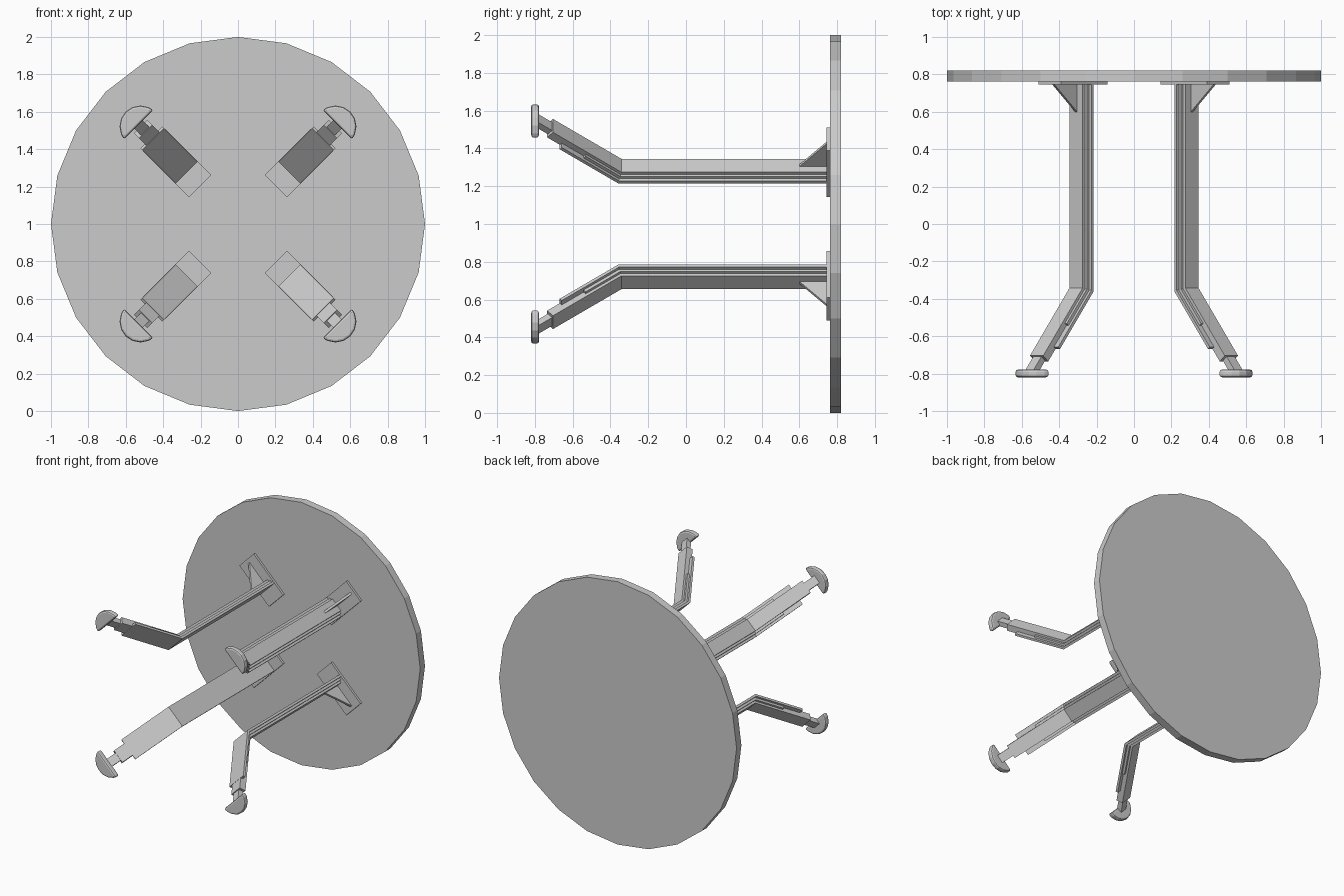
import bpy, bmesh, math
from mathutils import Matrix, Vector

if "Cube" in bpy.data.objects:
    bpy.data.objects.remove(bpy.data.objects["Cube"], do_unlink=True)

grey = bpy.data.materials.new("plain_grey")
grey.diffuse_color = (0.6, 0.6, 0.6, 1)
grey.use_nodes = True
grey.node_tree.nodes["Principled BSDF"].inputs["Base Color"].default_value = (0.6, 0.6, 0.6, 1)


def prism(name, points, depth, matrix):
    """Extrude a closed loop of 3D points along a vector."""
    bm = bmesh.new()
    face = bm.faces.new([bm.verts.new(p) for p in points])
    ext = bmesh.ops.extrude_face_region(bm, geom=[face])
    verts = [v for v in ext["geom"] if isinstance(v, bmesh.types.BMVert)]
    bmesh.ops.translate(bm, verts=verts, vec=depth)
    bmesh.ops.recalc_face_normals(bm, faces=bm.faces)
    mesh = bpy.data.meshes.new(name)
    bm.to_mesh(mesh)
    bm.free()
    mesh.materials.append(grey)
    obj = bpy.data.objects.new(name, mesh)
    bpy.context.collection.objects.link(obj)
    obj.matrix_world = matrix
    return obj


def slab(name, outline, half_width, matrix):
    """Outline in (radial, y), widened symmetrically sideways."""
    pts = [(r, y, -half_width) for r, y in outline]
    return prism(name, pts, Vector((0, 0, 2 * half_width)), matrix)


# Leg geometry: straight along y, then splayed outwards
SPLAY = math.radians(39.5)
BEND = (0.388, -0.36)
TOP_Y = 0.746


def at_bend(d):
    return (BEND[0] + d, BEND[1] + d * math.tan(SPLAY / 2))


def on_splay(length, d):
    s, c = math.sin(SPLAY), math.cos(SPLAY)
    return (BEND[0] + length * s + d * c, BEND[1] - length * c + d * s)


def leg_layer(inner, outer, length):
    return [(BEND[0] + inner, TOP_Y), at_bend(inner), on_splay(length, inner),
            on_splay(length, outer), at_bend(outer), (BEND[0] + outer, TOP_Y)]


# Round top, 24 sides
rim = [(math.cos(math.tau * i / 24), 0.762, 1 + math.sin(math.tau * i / 24)) for i in range(24)]
prism("table_top", rim, Vector((0, 0.058, 0)), Matrix.Identity(4))

# Half-round foot outline, cut flat on the inner side
FOOT_R, FOOT_C, FOOT_CUT = 0.112, 0.737, 0.75
foot_angles = [math.radians(a) for a in (-83, -67.5, -45, -22.5, 0, 22.5, 45, 67.5, 83)]
foot = [(max(FOOT_CUT, FOOT_C + FOOT_R * math.cos(a)), -0.82, FOOT_R * math.sin(a))
        for a in foot_angles]

for n, angle in enumerate((45, 135, 225, 315), 1):
    m = Matrix.Translation((0, 0, 1)) @ Matrix.Rotation(math.radians(angle), 4, 'Y')
    # Mounting plate and triangular brace
    slab(f"mounting_plate_{n}", [(0.286, 0.745), (0.636, 0.745), (0.636, 0.763), (0.286, 0.763)], 0.085, m)
    slab(f"brace_{n}", [(0.43, 0.6), (0.438, 0.6), (0.61, 0.746), (0.43, 0.746)], 0.008, m)
    # Stepped leg: wide strip, middle strip, full-depth beam
    slab(f"leg_wide_strip_{n}", leg_layer(0, 0.017, 0.40), 0.083, m)
    slab(f"leg_middle_strip_{n}", leg_layer(0.01, 0.034, 0.25), 0.066, m)
    slab(f"leg_beam_{n}", leg_layer(0.001, 0.05, 0.487), 0.05, m)
    # Neck and foot
    slab(f"neck_{n}", [on_splay(0.47, 0.007), on_splay(0.585, 0.007),
                       on_splay(0.585, 0.043), on_splay(0.47, 0.043)], 0.031, m)
    pad = prism(f"foot_{n}", foot, Vector((0, 0.042, 0)), m)
    bevel = pad.modifiers.new("rounded_edge", 'BEVEL')
    bevel.width = 0.012
    bevel.segments = 2
    bevel.limit_method = 'ANGLE'
    bevel.angle_limit = math.radians(60)
